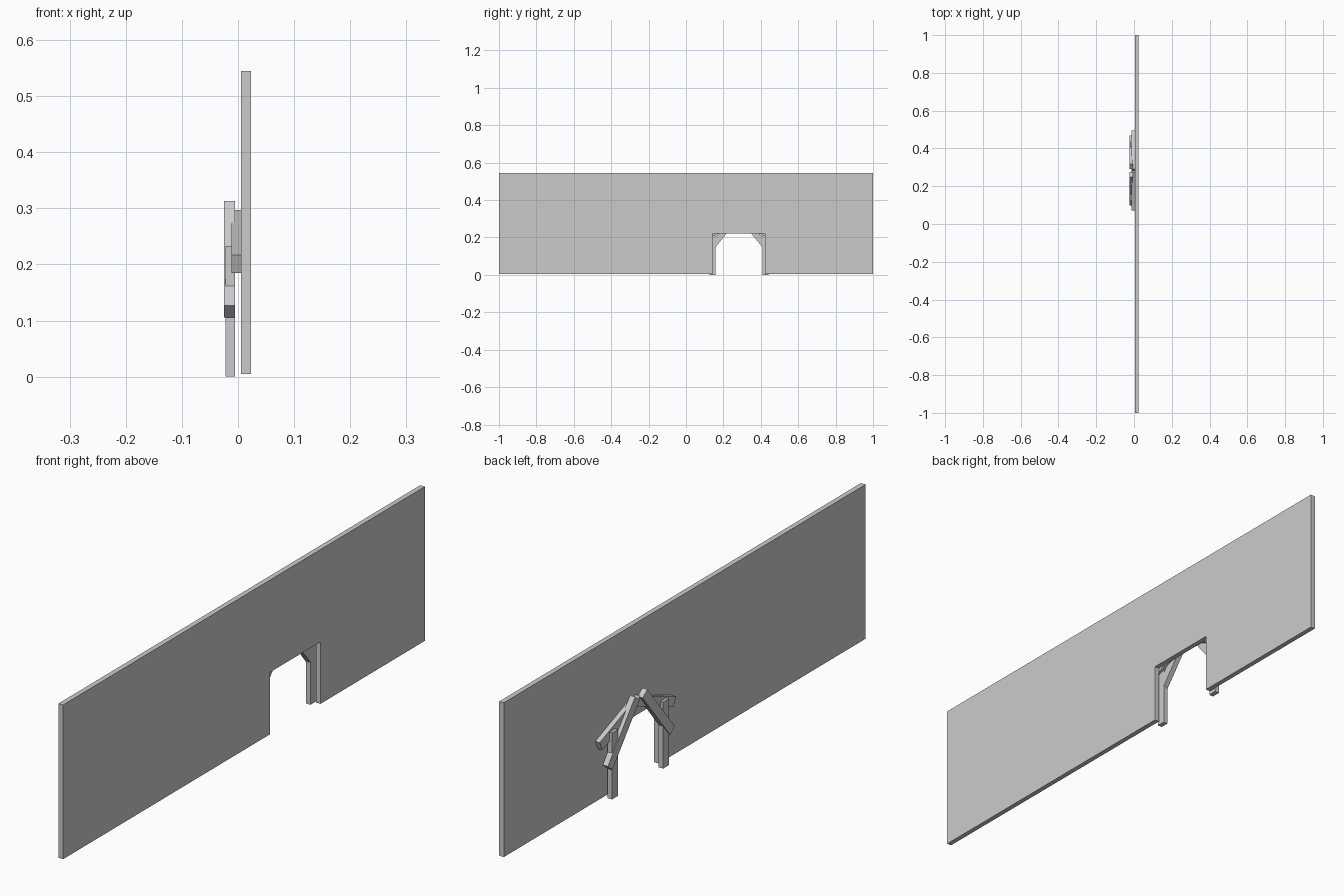
import bpy
import bmesh

cube = bpy.data.objects.get("Cube")
if cube:
    bpy.data.objects.remove(cube, do_unlink=True)

grey = bpy.data.materials.new("plain_grey")
grey.use_nodes = True
colour = (0.6, 0.6, 0.6, 1)
grey.diffuse_color = colour
grey.node_tree.nodes["Principled BSDF"].inputs["Base Color"].default_value = colour

DOOR_Y = 0.283  # centre line of the doorway


def slab(name, outline, x0, x1):
    """Extrude a (y, z) outline from x0 to x1."""
    bm = bmesh.new()
    face = bm.faces.new([bm.verts.new((x0, y, z)) for y, z in outline])
    new = bmesh.ops.extrude_face_region(bm, geom=[face])["geom"]
    bmesh.ops.translate(bm, vec=(x1 - x0, 0, 0),
                        verts=[v for v in new if isinstance(v, bmesh.types.BMVert)])
    bmesh.ops.recalc_face_normals(bm, faces=bm.faces)
    mesh = bpy.data.meshes.new(name)
    bm.to_mesh(mesh)
    bm.free()
    mesh.materials.append(grey)
    obj = bpy.data.objects.new(name, mesh)
    bpy.context.collection.objects.link(obj)
    return obj


# Long wall with a doorway notch
slab("wall", [(-1, 0.005), (0.143, 0.005), (0.143, 0.222), (0.423, 0.222),
              (0.423, 0.005), (1, 0.005), (1, 0.545), (-1, 0.545)], 0.005, 0.023)

# Timber profiles as (distance from the door centre, height)
post = [(0.125, 0), (0.157, 0), (0.157, 0.233), (0.125, 0.233)]
brace = [(0.16, 0.105), (0.185, 0.127), (0.034, 0.313), (0.008, 0.293)]
rafter = [(0.197, 0.185), (0.211, 0.217), (0.008, 0.297), (-0.005, 0.265)]

# Both sides of the door frame
for side, sign in (("front", -1), ("back", 1)):
    for part, profile, x0, x1 in (("post", post, -0.022, -0.005),
                                  ("brace", brace, -0.025, -0.005),
                                  ("rafter", rafter, -0.012, 0.005)):
        slab(f"{side}_{part}", [(DOOR_Y + sign * d, z) for d, z in profile], x0, x1)
